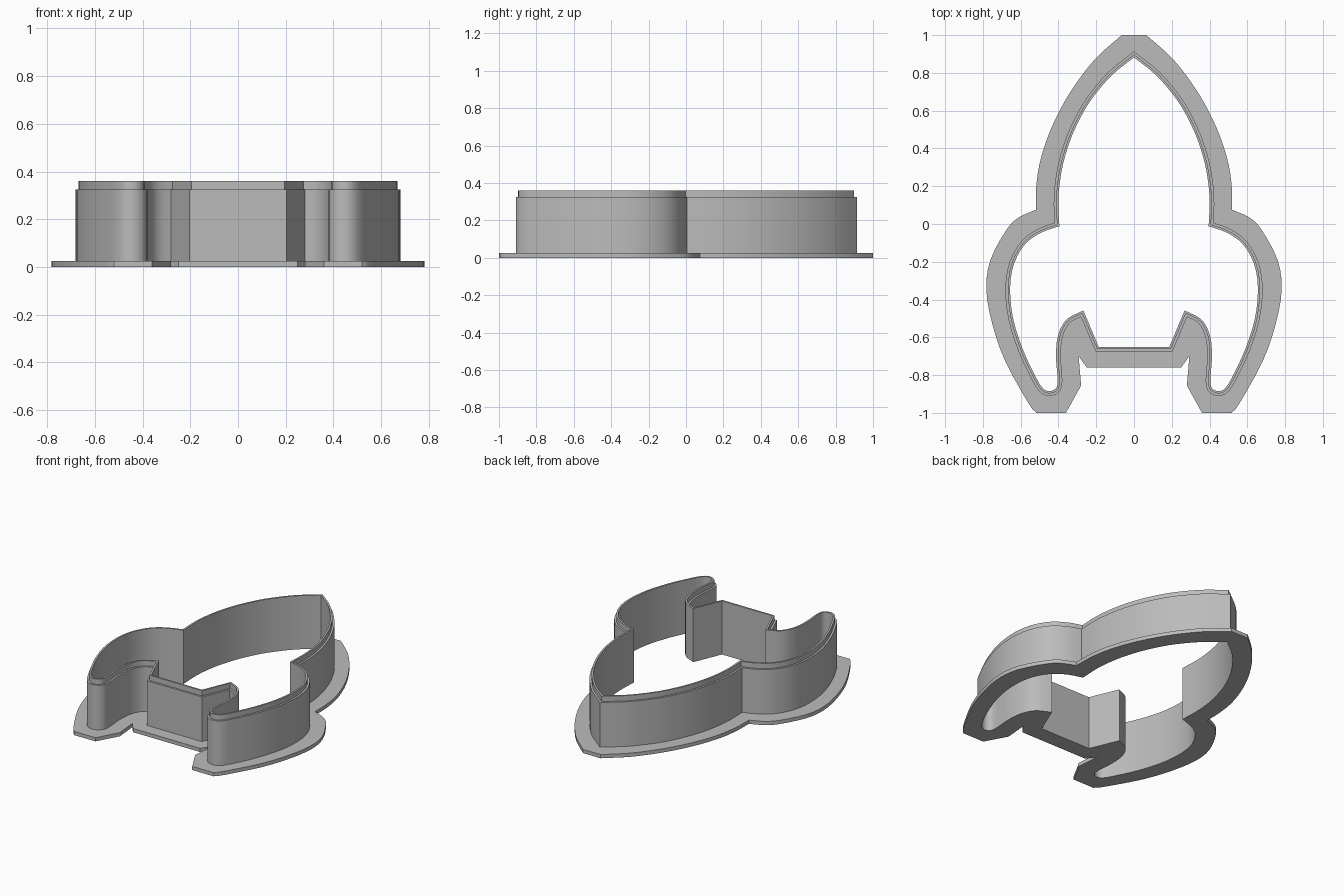
import bpy
import bmesh
import math
from mathutils import Vector

old = bpy.data.objects.get("Cube")
if old:
    bpy.data.objects.remove(old, do_unlink=True)

grey = bpy.data.materials.new("plain grey plastic")
grey.use_nodes = True
GREY = (0.5, 0.5, 0.5, 1)
grey.diffuse_color = GREY
grey.node_tree.nodes["Principled BSDF"].inputs["Base Color"].default_value = GREY


def smooth_path(points, steps=3):
    """Catmull-Rom curve through the points, ends included."""
    p = [Vector(q) for q in points]
    p = [2 * p[0] - p[1]] + p + [2 * p[-1] - p[-2]]
    out = []
    for a, b, c, d in zip(p, p[1:], p[2:], p[3:]):
        for i in range(steps):
            t = i / steps
            out.append(0.5 * (2 * b + (c - a) * t + (2 * a - 5 * b + 4 * c - d) * t * t
                              + (3 * b - a - 3 * c + d) * t ** 3))
    return out + [p[-2]]


def mirrored_loop(sections):
    """Join right-hand sections (nose to tail) and mirror them into a closed loop."""
    half = []
    for s in sections:
        for q in (smooth_path(s) if len(s) > 2 else [Vector(v) for v in s]):
            if not half or (q - half[-1]).length > 1e-4:
                half.append(q)
    return half + [Vector((-q.x, q.y)) for q in reversed(half) if abs(q.x) > 1e-4]


def offset(loop, dist):
    """Mitred outward offset of a clockwise loop."""
    out = []
    for i, q in enumerate(loop):
        d1 = (q - loop[i - 1]).normalized()
        d2 = (loop[(i + 1) % len(loop)] - q).normalized()
        n1, n2 = Vector((-d1.y, d1.x)), Vector((-d2.y, d2.x))
        out.append(q + (n1 + n2) * dist / (1 + n1.dot(n2)))
    return out


def finish(bm, name):
    bmesh.ops.recalc_face_normals(bm, faces=bm.faces)
    mesh = bpy.data.meshes.new(name)
    bm.to_mesh(mesh)
    bm.free()
    mesh.materials.append(grey)
    obj = bpy.data.objects.new(name, mesh)
    bpy.context.collection.objects.link(obj)
    bpy.ops.object.select_all(action='DESELECT')
    obj.select_set(True)
    bpy.context.view_layer.objects.active = obj
    bpy.ops.object.shade_smooth_by_angle(angle=math.radians(30))


WALL, BLADE = 0.025, 0.012
FLANGE_TOP, WALL_TOP, BLADE_TOP = 0.025, 0.325, 0.36

# Rocket opening: nose side, fin, tail notch
opening = mirrored_loop([
    [(0, 0.882), (0.12, 0.785), (0.225, 0.66), (0.285, 0.56), (0.335, 0.45),
     (0.375, 0.32), (0.395, 0.2), (0.4, 0.1), (0.395, -0.012)],
    [(0.395, -0.012), (0.49, -0.045), (0.575, -0.105), (0.635, -0.21), (0.656, -0.34),
     (0.64, -0.5), (0.59, -0.66), (0.53, -0.79), (0.485, -0.867), (0.445, -0.885),
     (0.41, -0.865), (0.405, -0.81), (0.413, -0.7), (0.402, -0.59), (0.357, -0.505),
     (0.268, -0.458)],
    [(0.268, -0.458), (0.187, -0.65)],
])

# Stepped wall with a thin cutting edge, swept round the opening
bm = bmesh.new()
profile = [(0, 0), (WALL, 0), (WALL, WALL_TOP), (BLADE, WALL_TOP),
           (BLADE, BLADE_TOP), (0, BLADE_TOP)]
rings = [[bm.verts.new((q.x, q.y, z)) for q in offset(opening, d)] for d, z in profile]
for i, ring in enumerate(rings):
    below = rings[i - 1]
    for j in range(len(ring)):
        bm.faces.new((below[j - 1], below[j], ring[j], ring[j - 1]))
finish(bm, "cutter_wall")

# Wide flat flange around the foot of the wall
flange_edge = mirrored_loop([
    [(0.065, 1.0), (0.2, 0.88), (0.31, 0.74), (0.394, 0.6), (0.457, 0.46),
     (0.5, 0.32), (0.518, 0.19), (0.52, 0.075)],
    [(0.52, 0.075), (0.61, 0.035), (0.675, -0.03), (0.76, -0.19), (0.782, -0.345),
     (0.75, -0.53), (0.68, -0.73), (0.555, -0.955), (0.52, -0.995)],
    [(0.52, -1.0), (0.36, -1.0)],
    [(0.36, -1.0), (0.28, -0.855)],
    [(0.28, -0.855), (0.293, -0.7)],
    [(0.293, -0.7), (0.25, -0.76)],
])
bm = bmesh.new()
edges = []
for loop in (flange_edge, offset(opening, WALL)):
    verts = [bm.verts.new((q.x, q.y, 0)) for q in loop]
    edges += [bm.edges.new((verts[i - 1], verts[i])) for i in range(len(verts))]
bmesh.ops.triangle_fill(bm, edges=edges, use_beauty=True, use_dissolve=False)
top = bmesh.ops.extrude_face_region(bm, geom=bm.faces[:], use_keep_orig=True)
bmesh.ops.translate(bm, vec=(0, 0, FLANGE_TOP),
                    verts=[g for g in top["geom"] if isinstance(g, bmesh.types.BMVert)])
finish(bm, "base_flange")
